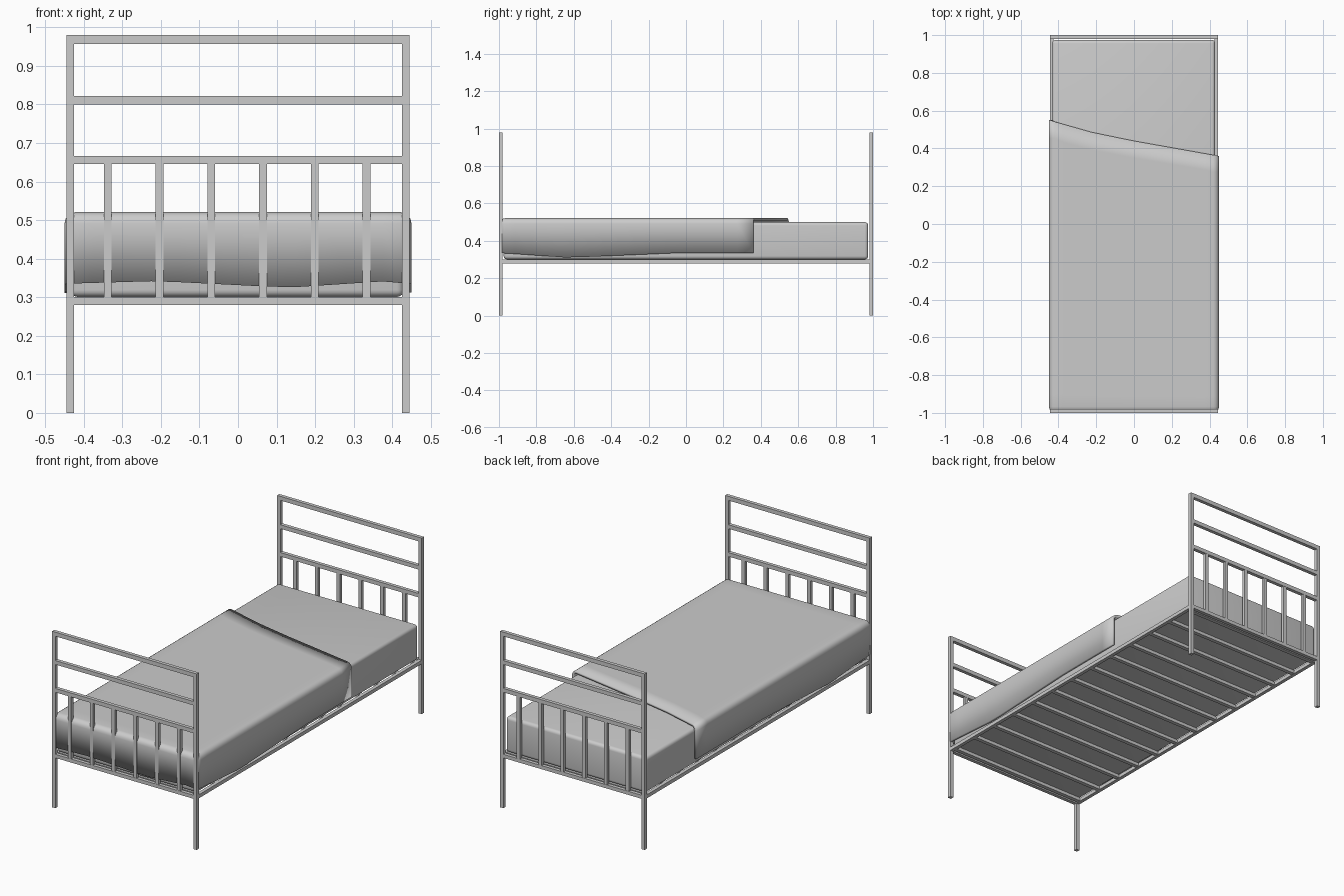
import bpy, bmesh

if "Cube" in bpy.data.objects:
    bpy.data.objects.remove(bpy.data.objects["Cube"])


def box(name, x0, x1, y0, y1, z0, z1, bevel=0.0, seg=1):
    bm = bmesh.new()
    bmesh.ops.create_cube(bm, size=1)
    for v in bm.verts:
        v.co = ((x0 + x1) / 2 + v.co.x * (x1 - x0),
                (y0 + y1) / 2 + v.co.y * (y1 - y0),
                (z0 + z1) / 2 + v.co.z * (z1 - z0))
    if bevel:
        bmesh.ops.bevel(bm, geom=bm.edges[:], offset=bevel, segments=seg,
                        profile=0.5, affect='EDGES')
    return finish(name, bm)


def finish(name, bm):
    me = bpy.data.meshes.new(name)
    bm.to_mesh(me)
    bm.free()
    ob = bpy.data.objects.new(name, me)
    bpy.context.collection.objects.link(ob)
    return ob


def smooth(ob):
    bpy.ops.object.select_all(action='DESELECT')
    ob.select_set(True)
    bpy.context.view_layer.objects.active = ob
    bpy.ops.object.shade_smooth_by_angle()


def lerp(points, t):
    for (a, fa), (b, fb) in zip(points, points[1:]):
        if t <= b:
            return fa + (fb - fa) * max(0, t - a) / (b - a)
    return points[-1][1]


# Head and foot ends: posts, horizontal bars and spindles
for end, yc in (("head", 0.99), ("foot", -0.99)):
    for side, s in (("left", -1), ("right", 1)):
        xc = s * 0.435
        box(f"{end}_{side}_post", xc - 0.01, xc + 0.01, yc - 0.01, yc + 0.01, 0, 0.98)
    for i, (z0, z1) in enumerate([(0.28, 0.30), (0.645, 0.667), (0.80, 0.822), (0.957, 0.98)]):
        box(f"{end}_bar_{i}", -0.425, 0.425, yc - 0.01, yc + 0.01, z0, z1)
    for i in range(6):
        xc = -0.338 + i * 0.1343
        box(f"{end}_spindle_{i}", xc - 0.01, xc + 0.01, yc - 0.009, yc + 0.009, 0.30, 0.645)

# Side rails and slats
for side, s in (("left", -1), ("right", 1)):
    box(f"{side}_rail", s * 0.435 - 0.01, s * 0.435 + 0.01, -0.98, 0.98, 0.28, 0.30)
for i in range(13):
    yc = -0.96 + i * 0.16
    box(f"slat_{i}", -0.425, 0.425, yc - 0.011, yc + 0.011, 0.281, 0.299)

# Mattress
smooth(box("mattress", -0.434, 0.43, -0.975, 0.974, 0.301, 0.50, 0.018, 4))

# Blanket: open shell with slanted turn-down edge and wavy hems
EDGE = [(-0.45, 0.55), (-0.22, 0.485), (0.0, 0.44), (0.45, 0.36)]
SIDE_HEM = [(-0.98, 0.335), (-0.63, 0.31), (-0.05, 0.335), (0.55, 0.335)]
FRONT_HEM = [(-0.45, 0.335), (-0.21, 0.342), (0.13, 0.325), (0.39, 0.342), (0.45, 0.335)]
FRONT, TOP, NX, NY = -0.997, 0.521, 12, 16
bm = bmesh.new()
top = []
for i in range(NX + 1):
    x = -0.45 + 0.9 * i / NX
    top.append([bm.verts.new((x, FRONT + (lerp(EDGE, x) - FRONT) * j / NY, TOP))
                for j in range(NY + 1)])
for i in range(NX):
    for j in range(NY):
        bm.faces.new((top[i][j], top[i + 1][j], top[i + 1][j + 1], top[i][j + 1]))
# Drop: left side back to front, across the foot, right side front to back
rim = top[0][::-1] + [c[0] for c in top[1:-1]] + top[-1]
hem = []
for v in rim:
    on_side = abs(v.co.x) > 0.449
    z = lerp(SIDE_HEM, v.co.y) if on_side else lerp(FRONT_HEM, v.co.x)
    hem.append(bm.verts.new((v.co.x, v.co.y, z)))
for k in range(len(rim) - 1):
    bm.faces.new((rim[k], hem[k], hem[k + 1], rim[k + 1]))
bm.normal_update()
bmesh.ops.recalc_face_normals(bm, faces=bm.faces[:])
bm.normal_update()
if sum(f.normal.z for f in bm.faces) < 0:
    bmesh.ops.reverse_faces(bm, faces=bm.faces[:])
sharp = [e for e in bm.edges if len(e.link_faces) == 2 and e.calc_face_angle() > 1]
bmesh.ops.bevel(bm, geom=sharp, offset=0.03, segments=4, profile=0.5, affect='EDGES')
blanket = finish("blanket", bm)
mod = blanket.modifiers.new("thickness", 'SOLIDIFY')
mod.thickness = 0.014
mod.offset = -1
smooth(blanket)
